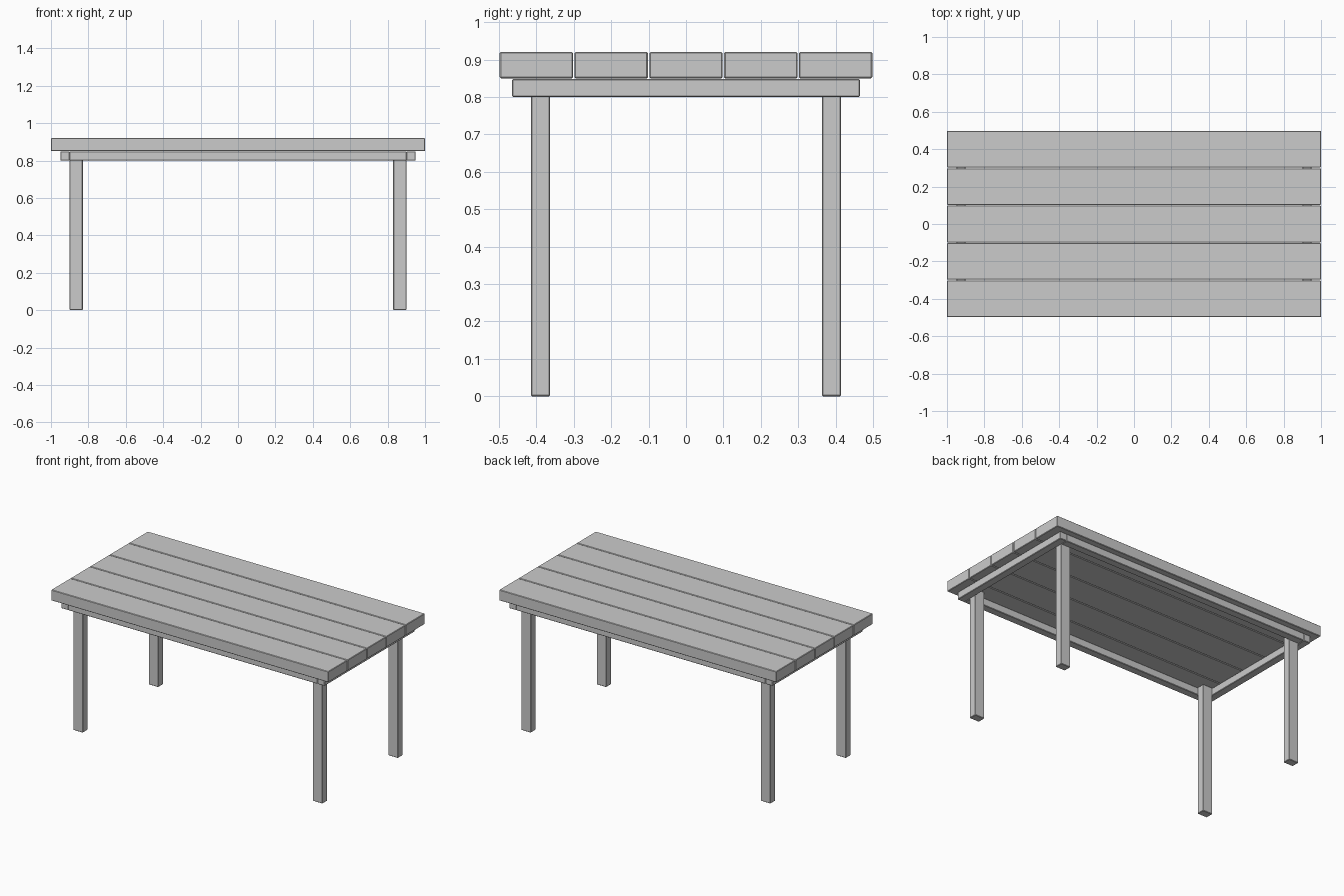
import bpy, bmesh
from mathutils import Vector

if "Cube" in bpy.data.objects:
    bpy.data.objects.remove(bpy.data.objects["Cube"])


def box(name, lo, hi, bevel=0.003):
    """Box between two corners with a slightly eased edge."""
    lo, hi = Vector(lo), Vector(hi)
    bm = bmesh.new()
    bmesh.ops.create_cube(bm, size=1)
    bmesh.ops.scale(bm, vec=hi - lo, verts=bm.verts)
    bmesh.ops.translate(bm, vec=(lo + hi) / 2, verts=bm.verts)
    bmesh.ops.bevel(bm, geom=bm.edges[:], offset=bevel, segments=1,
                    profile=0.5, affect='EDGES')
    mesh = bpy.data.meshes.new(name)
    bm.to_mesh(mesh)
    bm.free()
    obj = bpy.data.objects.new(name, mesh)
    bpy.context.collection.objects.link(obj)
    return obj


def span(side, a, b):
    """Interval a..b, mirrored when side is -1."""
    return sorted((side * a, side * b))


# Tabletop planks
for i in range(5):
    y = -0.4 + 0.2 * i
    box(f"top_plank_{i + 1}", (-1, y - 0.098, 0.85), (1, y + 0.098, 0.92))

# Frame rails under the top
for s, end, edge in ((-1, "left", "front"), (1, "right", "back")):
    x0, x1 = span(s, 0.90, 0.95)
    box(f"{end}_end_rail", (x0, -0.465, 0.80), (x1, 0.465, 0.848))
    y0, y1 = span(s, 0.415, 0.465)
    box(f"{edge}_long_rail", (-0.90, y0, 0.80), (0.90, y1, 0.848))

# Legs standing in the inside corners of the frame
for sx, end in ((-1, "left"), (1, "right")):
    for sy, edge in ((-1, "front"), (1, "back")):
        x0, x1 = span(sx, 0.83, 0.90)
        y0, y1 = span(sy, 0.363, 0.415)
        box(f"{edge}_{end}_leg", (x0, y0, 0), (x1, y1, 0.848))
